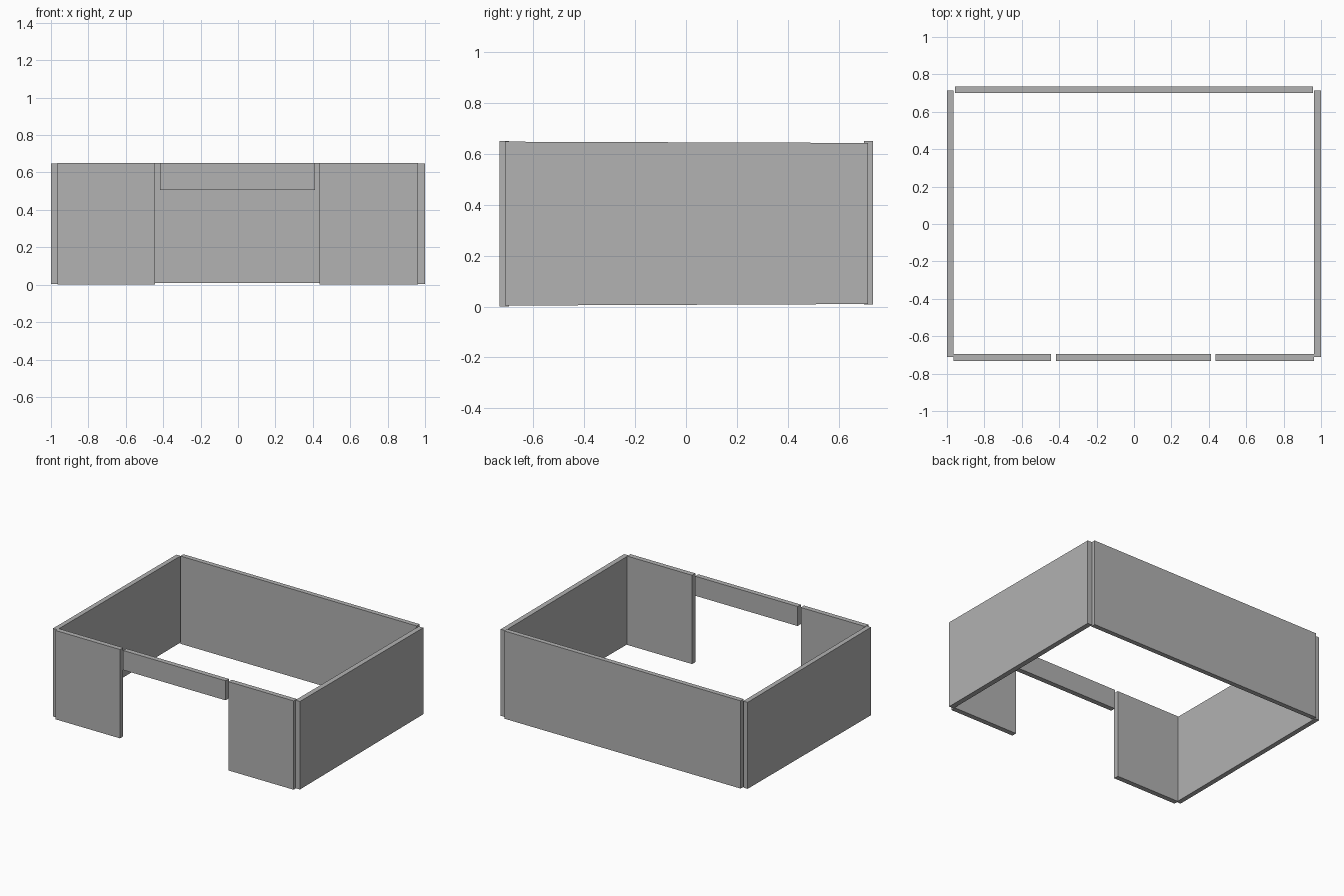
import bpy

if "Cube" in bpy.data.objects:
    bpy.data.objects.remove(bpy.data.objects["Cube"])

grey = bpy.data.materials.new("plain grey")
grey.diffuse_color = (0.445, 0.445, 0.445, 1)
grey.use_nodes = True
grey.node_tree.nodes["Principled BSDF"].inputs["Base Color"].default_value = grey.diffuse_color


def panel(name, x, y, z):
    """Flat board spanning the given x, y and z ranges."""
    bpy.ops.mesh.primitive_cube_add(size=1, location=[sum(r) / 2 for r in (x, y, z)])
    ob = bpy.context.object
    ob.name = name
    ob.scale = [r[1] - r[0] for r in (x, y, z)]
    bpy.ops.object.transform_apply(location=False, rotation=False, scale=True)
    ob.data.materials.append(grey)
    return ob


# Side walls, dropping very slightly out of level towards the back
for name, x in (("left_wall", (-1.0, -0.965)), ("right_wall", (0.963, 1.0))):
    wall = panel(name, x, (-0.712, 0.715), (0.004, 0.646))
    for v in wall.data.vertices:
        if v.co.y > 0:
            v.co.z += 0.006 if v.co.z < 0 else -0.003
        elif v.co.z > 0:
            v.co.z += 0.002

# Back wall
panel("back_wall", (-0.957, 0.957), (0.70, 0.735), (0.008, 0.65))

# Front wall pieces either side of the doorway, with a lintel between
front = (-0.732, -0.695)
panel("front_left_wall", (-0.965, -0.443), front, (0.0, 0.65))
panel("front_right_wall", (0.437, 0.963), front, (0.0, 0.65))
panel("door_lintel", (-0.417, 0.412), front, (0.507, 0.65))
